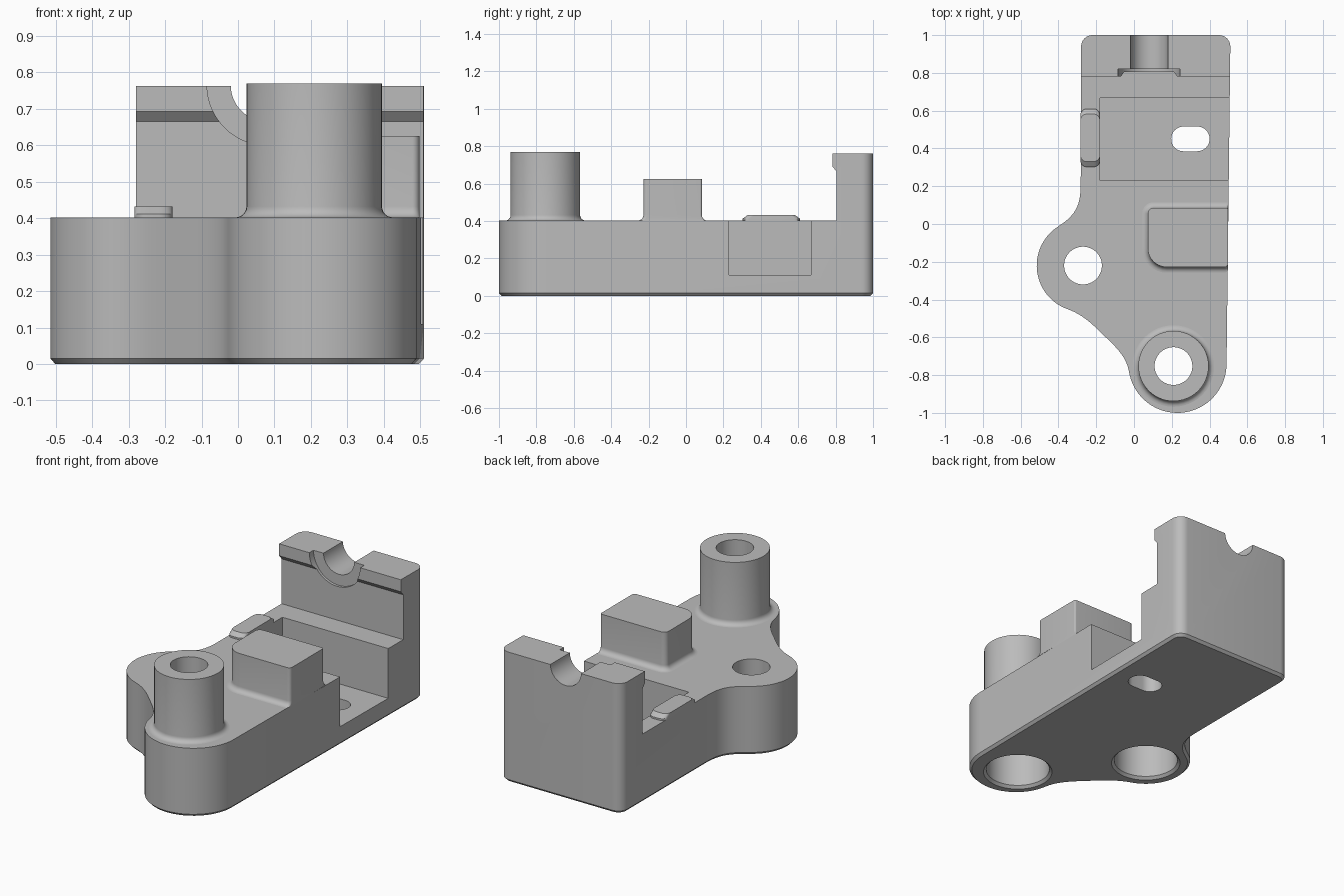
import bpy, bmesh, math
from mathutils import Vector
from mathutils.geometry import interpolate_bezier

if "Cube" in bpy.data.objects:
    bpy.data.objects.remove(bpy.data.objects["Cube"])

grey = bpy.data.materials.new("light_grey")
grey.diffuse_color = (0.5, 0.5, 0.5, 1)
grey.use_nodes = True
grey.node_tree.nodes["Principled BSDF"].inputs["Base Color"].default_value = grey.diffuse_color


def arc(cx, cy, r, a0, a1, n):
    return [(cx + r * math.cos(math.radians(a0 + (a1 - a0) * i / n)),
             cy + r * math.sin(math.radians(a0 + (a1 - a0) * i / n))) for i in range(n + 1)]


def rounded(x0, x1, y0, y1, radii, n=8):
    """Rounded rectangle; radii run lower left, lower right, upper right, upper left."""
    a, b, c, d = radii
    return (arc(x0 + a, y0 + a, a, 180, 270, n) + arc(x1 - b, y0 + b, b, 270, 360, n)
            + arc(x1 - c, y1 - c, c, 0, 90, n) + arc(x0 + d, y1 - d, d, 90, 180, n))


def at(points, z):
    return [(x, y, z) for x, y in points]


def loft(name, rings, loop=False):
    """Skin matching rings; cap the ends unless the rings close into a loop."""
    bm = bmesh.new()
    vs = [[bm.verts.new(p) for p in ring] for ring in rings]
    n = len(vs[0])
    pairs = list(zip(vs, vs[1:])) + ([(vs[-1], vs[0])] if loop else [])
    for a, b in pairs:
        for i in range(n):
            bm.faces.new((a[i], a[(i + 1) % n], b[(i + 1) % n], b[i]))
    if not loop:
        bm.faces.new(vs[0])
        bm.faces.new(vs[-1])
    bmesh.ops.recalc_face_normals(bm, faces=bm.faces)
    me = bpy.data.meshes.new(name)
    bm.to_mesh(me)
    bm.free()
    me.materials.append(grey)
    ob = bpy.data.objects.new(name, me)
    bpy.context.collection.objects.link(ob)
    return ob


def lathe(name, cx, cy, profile, loop=False):
    return loft(name, [at(arc(cx, cy, r, 0, 352.5, 47), z) for r, z in profile], loop)


def activate(ob):
    bpy.ops.object.select_all(action='DESELECT')
    ob.select_set(True)
    bpy.context.view_layer.objects.active = ob


def cut(ob, cutter):
    cutter.hide_render = True
    activate(ob)
    mod = ob.modifiers.new("cut", 'BOOLEAN')
    mod.operation = 'DIFFERENCE'
    mod.solver = 'EXACT'
    mod.object = cutter
    bpy.ops.object.modifier_apply(modifier=mod.name)
    bpy.data.objects.remove(cutter, do_unlink=True)


def blend(p, tp, q, tq, h, n=10):
    """Smooth curve between two points with given tangents, without its end points."""
    p, q, tp, tq = Vector(p), Vector(q), Vector(tp), Vector(tq)
    return [(v.x, v.y) for v in interpolate_bezier(p, p + tp * h, q - tq * h, q, n + 1)][1:-1]


def tangent(deg):
    return (-math.sin(math.radians(deg)), math.cos(math.radians(deg)))


# Plan outline: round nose, straight right side, rounded back, side lobe
nose = arc(0.23, -0.74, 0.26, 189, 360, 32)
lobe = arc(-0.27, -0.22, 0.245, 123, 251, 24)
back = arc(0.45, 0.94, 0.06, 0, 90, 8) + arc(-0.22, 0.94, 0.06, 90, 180, 8)
neck, waist = (-0.282, 0.22), (-0.18, -0.57)
diag = (0.707, -0.707)
outline = (nose + back + [neck] + blend(neck, (0, -1), lobe[0], tangent(123), 0.12) + lobe
           + blend(lobe[-1], tangent(251), waist, diag, 0.07) + [waist]
           + blend(waist, diag, nose[0], tangent(189), 0.09))

# Bottom chamfer ring: outline moved inwards along its normals
inner = []
for i, p in enumerate(outline):
    d = (Vector(outline[(i + 1) % len(outline)]) - Vector(outline[i - 1])).normalized()
    inner.append((p[0] - d.y * 0.014, p[1] + d.x * 0.014))
body = loft("base_and_back_wall", [at(inner, 0), at(outline, 0.015), at(outline, 0.762)])

# Remove everything above the deck, leaving the back wall with its sloped lip
step = [(-1.3, 0.402), (0.805, 0.402), (0.805, 0.665), (0.782, 0.692), (0.782, 1), (-1.3, 1)]
cut(body, loft("deck_cutter", [[(x, y, z) for y, z in step] for x in (-1, 1)]))

# Side pocket with a slotted hole in its floor
box = [(-0.18, 0.23), (0.8, 0.23), (0.8, 0.668), (-0.18, 0.668)]
cut(body, loft("pocket_cutter", [at(box, 0.11), at(box, 0.5)]))
slot = rounded(0.197, 0.4, 0.385, 0.516, [0.065] * 4)
slot = [p for i, p in enumerate(slot) if (Vector(p) - Vector(slot[i - 1])).length > 0.003]
cut(body, loft("slot_cutter", [at(slot, -0.1), at(slot, 0.3)]))

# Counterbored screw holes
for cx, cy in ((-0.27, -0.22), (0.209, -0.752)):
    cut(body, lathe("bore_cutter", cx, cy, [(0.2, -0.01), (0.175, 0.015), (0.175, 0.3),
                                            (0.1, 0.3), (0.1, 0.6)]))

# Round groove over the back wall, wider at the lip
for r, y1 in ((0.165, 0.82), (0.1, 1.2)):
    ring = arc(0.08, 0.765, r, 0, 354.375, 63)
    cut(body, loft("groove_cutter", [[(x, y, z) for x, z in ring] for y in (0.6, y1)]))

# Hollow post with a fillet at its foot
flare = [(0.186 + 0.03 * (1 - math.sin(a)), 0.402 + 0.03 * (1 - math.cos(a)))
         for a in [math.radians(15 * i) for i in range(7)]]
post = lathe("post", 0.209, -0.752, flare + [(0.186, 0.77), (0.1, 0.77), (0.1, 0.402)], True)

# Raised block, flush with the right side, with a fillet on the other three
rings = []
for r, z in flare + [(0.186, 0.625)]:
    o = r - 0.186
    rings.append(at(rounded(0.073 - o, 0.498, -0.228 - o, 0.085 + o,
                            [0.1 + o, 0.02, 0.01, 0.03 + o]), z))
block = loft("raised_block", rings)

# Small clip on the thin pocket wall
clip = loft("wall_clip", [at(rounded(-0.284, -0.18, y0, y1, [0.035] * 4), z)
                          for y0, y1, z in ((0.302, 0.61, 0.402), (0.302, 0.61, 0.412),
                                            (0.33, 0.582, 0.432))])

for ob in (body, post, block, clip):
    activate(ob)
    bpy.ops.object.shade_smooth_by_angle(angle=math.radians(30))
